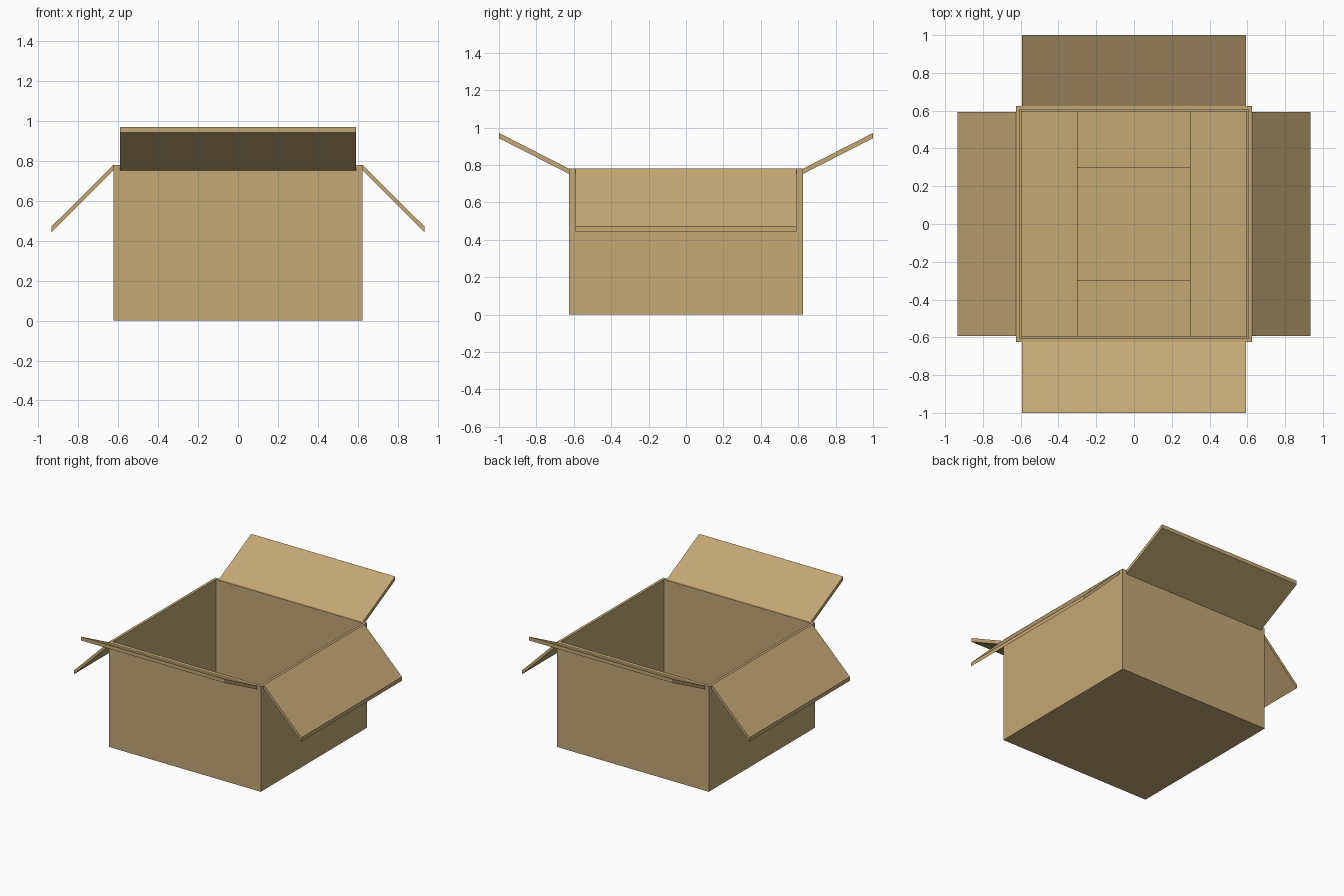
import bpy, bmesh, math
from mathutils import Matrix

if "Cube" in bpy.data.objects:
    bpy.data.objects.remove(bpy.data.objects["Cube"])

T = 0.028            # cardboard thickness
W, H = 0.625, 0.78   # outer half width and wall height
I = W - T            # inner half width

card = bpy.data.materials.new("cardboard")
card.diffuse_color = (0.552, 0.392, 0.178, 1)
card.use_nodes = True
card.node_tree.nodes["Principled BSDF"].inputs["Base Color"].default_value = card.diffuse_color


def finish(name, bm):
    bmesh.ops.recalc_face_normals(bm, faces=bm.faces)
    me = bpy.data.meshes.new(name)
    bm.to_mesh(me)
    bm.free()
    me.materials.append(card)
    ob = bpy.data.objects.new(name, me)
    bpy.context.collection.objects.link(ob)
    return ob


def prism(name, profile, half, angle):
    """Profile in (outward, z), extruded sideways by +-half, turned about z."""
    bm = bmesh.new()
    a = [bm.verts.new((p, -half, z)) for p, z in profile]
    b = [bm.verts.new((p, half, z)) for p, z in profile]
    bm.faces.new(a)
    bm.faces.new(b)
    n = len(profile)
    for i in range(n):
        j = (i + 1) % n
        bm.faces.new((a[i], a[j], b[j], b[i]))
    bm.transform(Matrix.Rotation(angle, 4, 'Z'))
    return finish(name, bm)


# Box body: cube with the top inset and pushed down to the floor
bm = bmesh.new()
bmesh.ops.create_cube(bm, size=1, matrix=Matrix.Translation((0, 0, H / 2))
                      @ Matrix.Diagonal((2 * W, 2 * W, H, 1)))
top = max(bm.faces, key=lambda f: f.calc_center_median().z)
bmesh.ops.inset_region(bm, faces=[top], thickness=T)
pushed = bmesh.ops.extrude_discrete_faces(bm, faces=[top])["faces"][0]
for v in pushed.verts:
    v.co.z = T
finish("box_body", bm)

# Open lid flaps (sheared ends) and folded floor flaps, one pair per axis
sides = [("right", 0), ("back", 1), ("left", 2), ("front", 3)]
for side, k in sides:
    along_x = k % 2 == 0
    tip, tip_z = (0.935, 0.472) if along_x else (1.0, 0.971)
    prism(side + "_lid_flap",
          [(W, H), (tip, tip_z), (tip, tip_z - T), (W, H - T)],
          0.592, k * math.pi / 2)
    # side floor flaps lie on top of the front and back ones
    low, high = (T + 0.015, T + 0.03) if along_x else (T, T + 0.015)
    prism(side + "_floor_flap",
          [(0.3, low), (I, low), (I, high), (0.3, high)],
          I, k * math.pi / 2)
